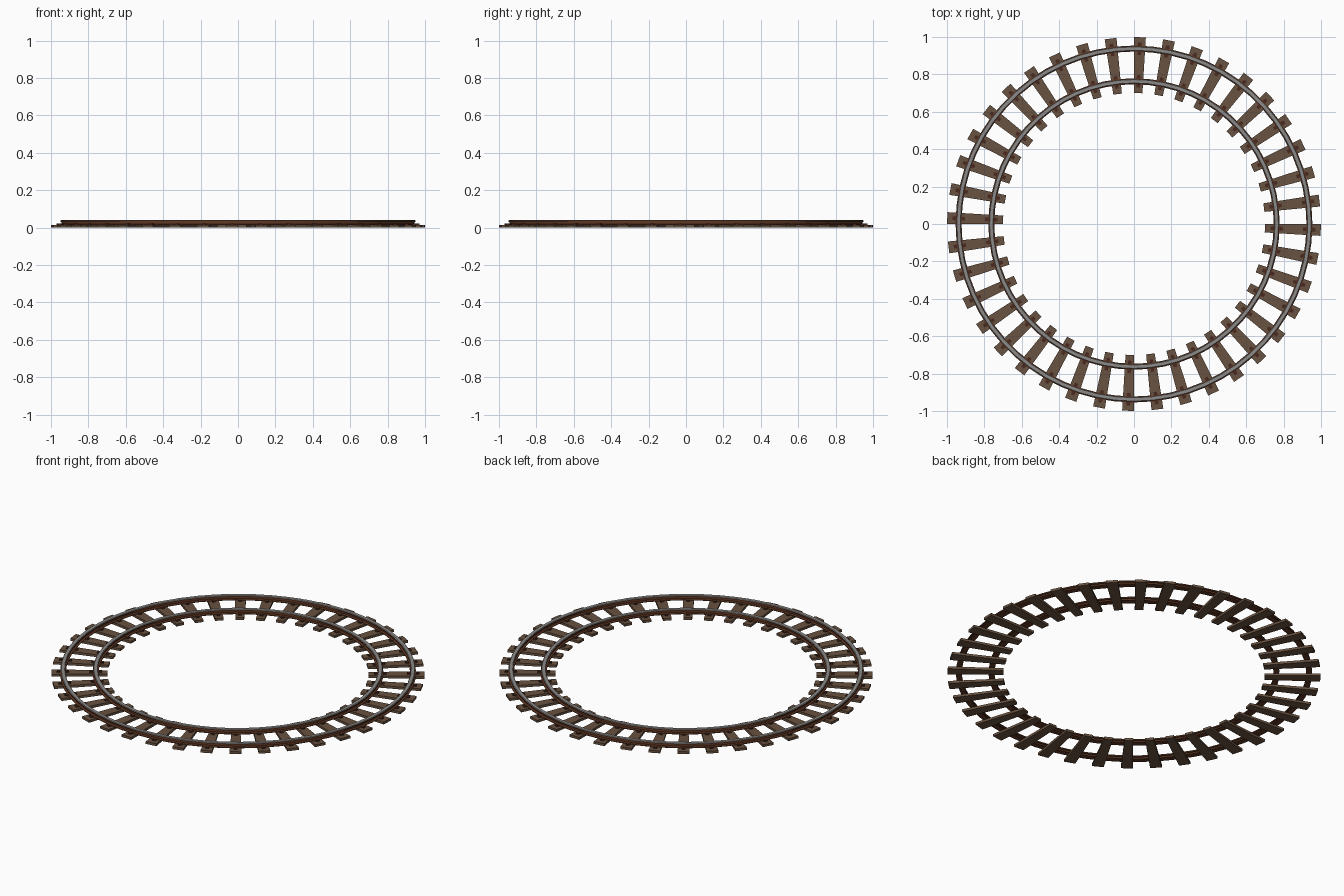
import bpy, bmesh, math

if "Cube" in bpy.data.objects:
    bpy.data.objects.remove(bpy.data.objects["Cube"])

TIES = 40
SEGMENTS = 60
OFFSET = math.radians(-1.8)


def material(name, rgb):
    m = bpy.data.materials.new(name)
    m.diffuse_color = (*rgb, 1)
    m.use_nodes = True
    m.node_tree.nodes["Principled BSDF"].inputs["Base Color"].default_value = m.diffuse_color
    return m


WOOD = material("brown wood", (0.14, 0.085, 0.052))
STEEL = material("worn steel", (0.27, 0.26, 0.25))
RUST = material("rusty iron", (0.12, 0.04, 0.018))
DARK = material("dark iron", (0.065, 0.022, 0.013))


def finish(name, bm, mats):
    bmesh.ops.recalc_face_normals(bm, faces=bm.faces)
    mesh = bpy.data.meshes.new(name)
    bm.to_mesh(mesh)
    bm.free()
    for m in mats:
        mesh.materials.append(m)
    obj = bpy.data.objects.new(name, mesh)
    bpy.context.collection.objects.link(obj)
    return obj


def wedge(bm, angle, r0, r1, w0, w1, z0, z1):
    """Block lying along a radius, w0 wide at r0 and w1 wide at r1."""
    c, s = math.cos(angle), math.sin(angle)
    rings = []
    for z in (z0, z1):
        pts = [(r0, -w0 / 2), (r1, -w1 / 2), (r1, w1 / 2), (r0, w0 / 2)]
        rings.append([bm.verts.new((r * c - t * s, r * s + t * c, z)) for r, t in pts])
    lo, hi = rings
    bm.faces.new(lo[::-1])
    bm.faces.new(hi)
    for i in range(4):
        j = (i + 1) % 4
        bm.faces.new((lo[i], lo[j], hi[j], hi[i]))


RAILS = {"outer_rail": 0.938, "inner_rail": 0.763}

# Tapered wooden ties, with chairs and spikes holding each rail
ties, chairs, spikes = bmesh.new(), bmesh.new(), bmesh.new()
for i in range(TIES):
    a = OFFSET + i * math.tau / TIES
    wedge(ties, a, 0.70, 0.999, 0.046, 0.064, 0.0, 0.014)
    for r in RAILS.values():
        wedge(chairs, a, r - 0.022, r + 0.022, 0.024, 0.026, 0.013, 0.017)
        for side in (-1, 1):
            p = r + side * 0.024
            wedge(spikes, a, p - 0.009, p + 0.009, 0.018, 0.018, 0.013, 0.021)
finish("wooden_ties", ties, [WOOD])
finish("rail_chairs", chairs, [RUST])
finish("spikes", spikes, [DARK])

# Rails: an I-shaped profile swept round the circle, steel on the running top
half = [(0.016, 0.013), (0.016, 0.017), (0.006, 0.020), (0.006, 0.029),
        (0.012, 0.031), (0.012, 0.037), (0.009, 0.040)]
profile = half + [(-x, z) for x, z in reversed(half)]
for name, radius in RAILS.items():
    bm = bmesh.new()
    loops = []
    for k in range(SEGMENTS):
        a = k * math.tau / SEGMENTS
        loops.append([bm.verts.new(((radius + x) * math.cos(a), (radius + x) * math.sin(a), z))
                      for x, z in profile])
    n = len(profile)
    for k in range(SEGMENTS):
        p, q = loops[k], loops[(k + 1) % SEGMENTS]
        for j in range(n):
            f = bm.faces.new((p[j], q[j], q[(j + 1) % n], p[(j + 1) % n]))
            f.material_index = 1 if f.calc_center_median().z > 0.038 else 0
    rail = finish(name, bm, [RUST, STEEL])
    bpy.ops.object.select_all(action='DESELECT')
    bpy.context.view_layer.objects.active = rail
    rail.select_set(True)
    bpy.ops.object.shade_smooth_by_angle(angle=math.radians(30))
